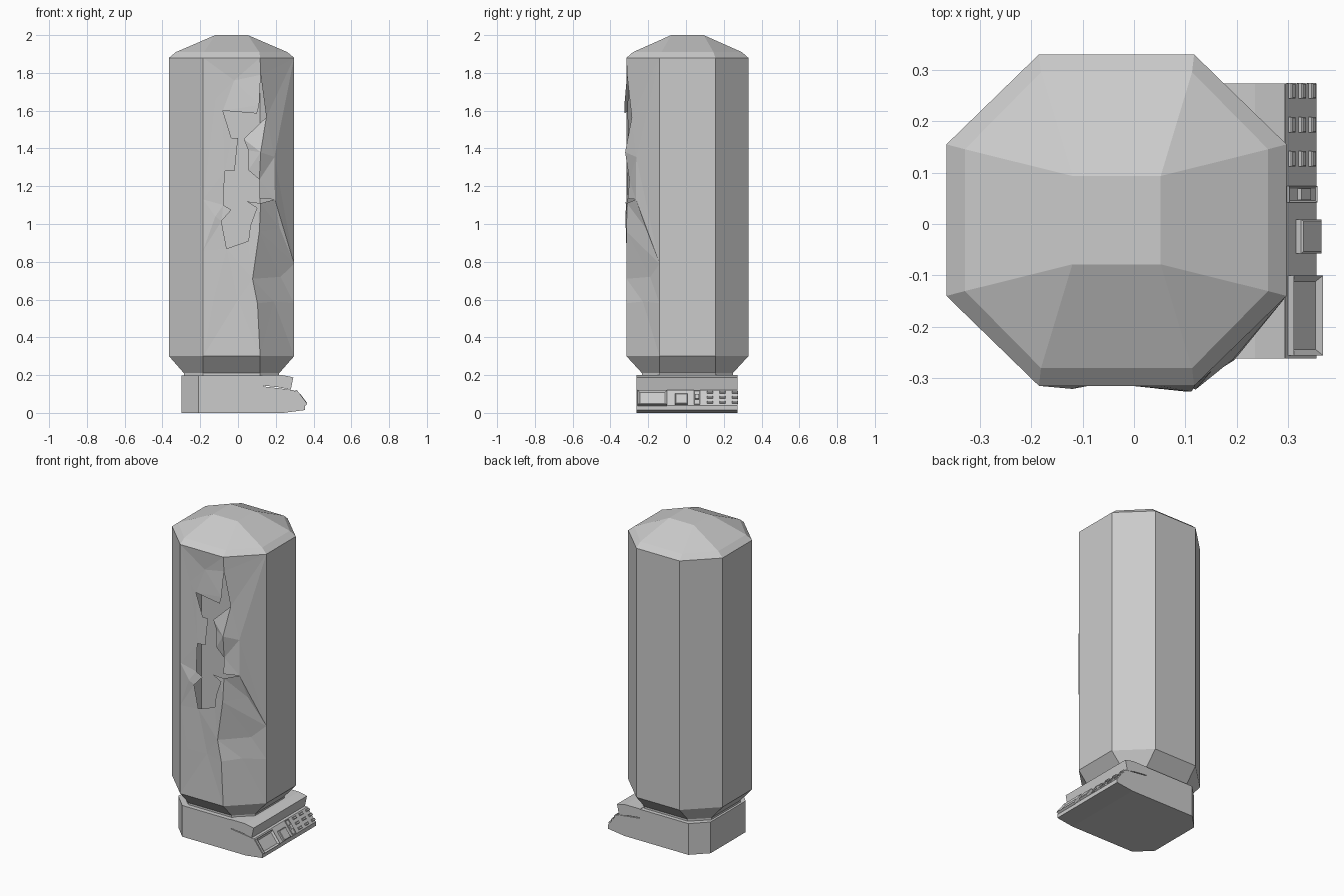
import bpy, bmesh
from mathutils import Vector, Matrix
from mathutils.geometry import delaunay_2d_cdt

if "Cube" in bpy.data.objects:
    bpy.data.objects.remove(bpy.data.objects["Cube"])

CX, CY = -0.034, 0.0075


def finish(name, bm, recalc=True):
    if recalc:
        bmesh.ops.recalc_face_normals(bm, faces=bm.faces[:])
    me = bpy.data.meshes.new(name)
    bm.to_mesh(me)
    bm.free()
    ob = bpy.data.objects.new(name, me)
    bpy.context.collection.objects.link(ob)
    return ob


def ring(bm, z, hx, hy, ax, ay):
    pts = [(hx, -ay), (hx, ay), (ax, hy), (-ax, hy), (-hx, ay), (-hx, -ay), (-ax, -hy), (ax, -hy)]
    return [bm.verts.new((CX + x, CY + y, z)) for x, y in pts]


def prism(name, profile, y0, y1, chamfer_x=None, chamfer=0.09):
    """Extrude an x-z profile along y, optionally chamfering upright edges at chamfer_x."""
    bm = bmesh.new()
    f = bm.faces.new([bm.verts.new((x, y0, z)) for x, z in profile])
    ext = bmesh.ops.extrude_face_region(bm, geom=[f])
    bmesh.ops.translate(bm, vec=(0, y1 - y0, 0), verts=[v for v in ext["geom"] if isinstance(v, bmesh.types.BMVert)])
    if chamfer_x is not None:
        edges = [e for e in bm.edges if all(abs(v.co.x - chamfer_x) < 1e-4 for v in e.verts)
                 and abs(e.verts[0].co.z - e.verts[1].co.z) > 0.1]
        bmesh.ops.bevel(bm, geom=edges, offset=chamfer, segments=1, affect='EDGES')
    return finish(name, bm)


# Octagonal tank shell, open at the damaged front panels
bm = bmesh.new()
rings = [ring(bm, *r) for r in [
    (0.19, 0.252, 0.240, 0.151, 0.1475),
    (0.21, 0.252, 0.240, 0.151, 0.1475),
    (0.30, 0.331, 0.3225, 0.151, 0.1475),
    (1.88, 0.331, 0.3225, 0.151, 0.1475),
    (1.91, 0.295, 0.288, 0.147, 0.138),
    (2.00, 0.086, 0.086, 0.086, 0.086)]]
for k in range(5):
    a, b = rings[k], rings[k + 1]
    for i in range(8):
        if k == 2 and i in (6, 7):
            continue
        j = (i + 1) % 8
        bm.faces.new((a[i], a[j], b[j], b[i]))
bm.faces.new(rings[0][::-1])
bm.faces.new(rings[-1])
bmesh.ops.remove_doubles(bm, verts=bm.verts[:], dist=1e-4)

# Torn front panels: x, z, offset from the undamaged surface
outline = [(-.185, .3), (.117, .3), (.297, .3), (.297, .58), (.297, .79), (.297, 1.88),
           (.117, 1.88), (-.185, 1.88), (-.185, 1.13), (-.185, .86)]
hole = [(-.08, 1.60, .008), (-.035, 1.455, .012), (0, 1.455, .015), (-.018, 1.28, .012),
        (-.07, 1.28, .008), (-.078, 1.10, .008), (-.035, 1.075, .01), (-.088, 1.015, 0),
        (-.06, .87, .003), (.055, .91, .003), (.065, .99, .003), (.10, 1.085, .0),
        (.045, 1.12, -.006), (.12, 1.11, .0), (.195, 1.13, -.026), (.113, 1.135, .008),
        (.113, 1.235, .015), (.055, 1.285, .02), (.055, 1.39, .022), (.03, 1.45, .025),
        (.15, 1.565, -.004), (.12, 1.79, .0), (.112, 1.63, -.011), (.10, 1.585, -.011)]
inner = [(.193, 1.355, -.022), (.113, .96, .0), (.077, .71, .0), (.103, .58, .0),
         (-.12, 1.04, -.006), (-.02, 1.76, .012), (-.12, 1.66, .006), (-.13, .6, .0),
         (.12, 1.38, -.01), (.19, .59, .015), (.225, .72, .02), (.22, .98, .0), (0, .6, .006)]
pts = [(x, z, 0) for x, z in outline] + hole + inner
no, nh = len(outline), len(hole)
edges = [(i, (i + 1) % no) for i in range(no)]
edges += [(no + i, no + (i + 1) % nh) for i in range(nh)]
n = no + nh
edges += [(no + 20, n), (n, no + 14), (no + 13, n + 1), (n + 1, n + 2), (n + 2, n + 3), (n + 3, 1), (6, no + 21)]


def in_hole(x, z):
    inside = False
    for (x1, z1, _), (x2, z2, _) in zip(hole, hole[1:] + hole[:1]):
        if (z1 > z) != (z2 > z) and x < (x2 - x1) * (z - z1) / (z2 - z1) + x1:
            inside = not inside
    return inside


co, _, tris, orig, _, _ = delaunay_2d_cdt([Vector(p[:2]) for p in pts], edges, [], 1, 1e-5)
vs = []
for c, src in zip(co, orig):
    off = pts[src[0]][2] if src else 0
    vs.append(bm.verts.new((c.x, -0.315 + max(0, c.x - 0.117) * 0.972 + off, c.y)))
for t in tris:
    mid = sum((co[i] for i in t), Vector((0, 0))) / len(t)
    if not in_hole(*mid):
        bm.faces.new([vs[i] for i in t])
loose = [v for v in bm.verts if not v.link_faces]
bmesh.ops.delete(bm, geom=loose, context='VERTS')
finish("tank_shell", bm, recalc=False)

# Base with sloped console front, chamfered at the rear
prism("base", [(-.30, 0), (.24, 0), (.355, .015), (.355, .04), (.295, .12), (.22, .13),
               (.135, .14), (.135, .198), (-.30, .198)], -.262, .273, chamfer_x=-.30, chamfer=.092)
# Hood above the console
prism("console_hood", [(.13, .20), (.235, .20), (.293, .188), (.279, .122), (.22, .135), (.13, .145)], -.262, .273)

# Console controls, placed on the slope: y along the panel, v up the slope
FRAME = Matrix(((0, -.6, .8), (1, 0, 0), (0, .8, .6))).to_4x4()


def control(name, y, v, wy, wv, h, inset=0.0, depth=0.0):
    bm = bmesh.new()
    bmesh.ops.create_cube(bm, size=1)
    bmesh.ops.scale(bm, vec=(wy, wv, h + .004), verts=bm.verts)
    top = max(bm.faces, key=lambda f: f.calc_center_median().z)
    if inset:
        bmesh.ops.inset_region(bm, faces=[top], thickness=inset, depth=0)
        bmesh.ops.translate(bm, vec=(0, 0, depth), verts=top.verts[:])
    pos = Vector((.355 - .6 * v, y, .04 + .8 * v)) + Vector((.8, 0, .6)) * (h / 2 - .002)
    bmesh.ops.transform(bm, matrix=Matrix.Translation(pos) @ FRAME, verts=bm.verts)
    return finish(name, bm)


control("display_screen", -.178, .045, .155, .094, .014, .016, -.009)
control("large_button", -.024, .034, .066, .066, .013, .005, .003)
control("slider_slot", .058, .05, .032, .092, .006, .005, -.003)
control("slider_knob", .058, .05, .022, .03, .013)
for r in range(3):
    for c in range(3):
        control(f"key_{r}_{c}", .127 + .066 * c, .018 + .033 * r, .03, .014, .007, .003, .002)
